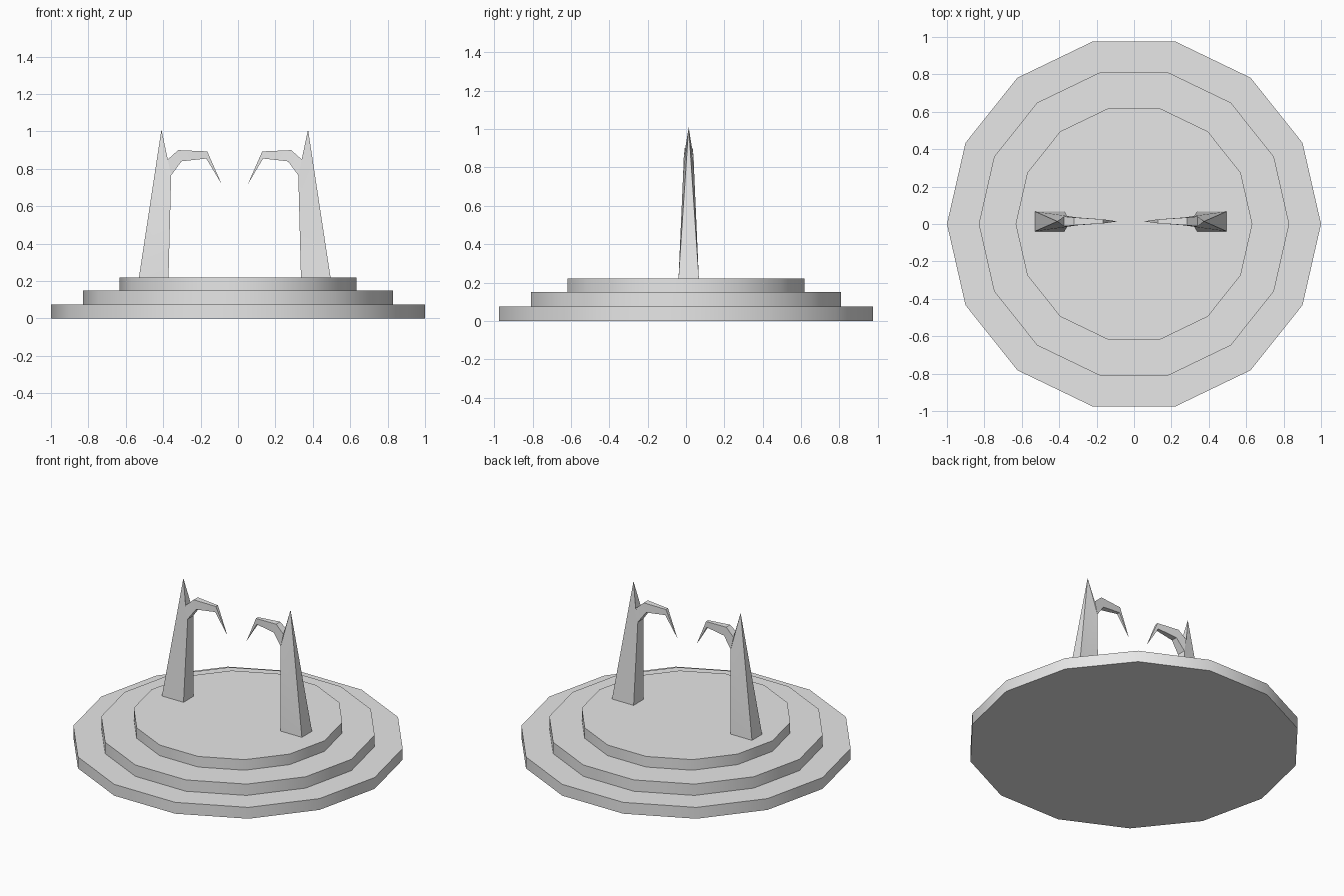
import bpy
import bmesh
import math
from mathutils import Vector

cube = bpy.data.objects.get("Cube")
if cube:
    bpy.data.objects.remove(cube, do_unlink=True)

# One plain stone colour
stone = bpy.data.materials.new("grey stone")
stone.use_nodes = True
colour = (0.8, 0.8, 0.8, 1)
stone.diffuse_color = colour
stone.node_tree.nodes["Principled BSDF"].inputs["Base Color"].default_value = colour

MIDDLE = Vector((-0.0175, 0.014, 0))  # point midway between the spires


def finish(bm, name):
    bmesh.ops.recalc_face_normals(bm, faces=bm.faces)
    mesh = bpy.data.meshes.new(name)
    bm.to_mesh(mesh)
    bm.free()
    mesh.materials.append(stone)
    obj = bpy.data.objects.new(name, mesh)
    bpy.context.collection.objects.link(obj)
    bpy.ops.object.select_all(action="DESELECT")
    obj.select_set(True)
    bpy.context.view_layer.objects.active = obj
    bpy.ops.object.shade_smooth_by_angle(angle=math.radians(30))


# Round stepped platform
def tier(name, radius, bottom, top):
    bm = bmesh.new()
    rim = [bm.verts.new((radius * math.cos(math.tau * i / 14),
                         radius * math.sin(math.tau * i / 14), bottom))
           for i in range(14)]
    base = bm.faces.new(rim)
    wall = bmesh.ops.extrude_face_region(bm, geom=[base], use_keep_orig=True)
    for v in wall["geom"]:
        if isinstance(v, bmesh.types.BMVert):
            v.co.z = top
    finish(bm, name)


tier("lower_step", 1.0, 0, 0.075)
tier("middle_step", 0.83, 0.075, 0.15)
tier("upper_step", 0.633, 0.15, 0.22)


# Pair of points at +-half depth, at distance x from the middle
def pair(bm, side, x, z, half):
    return [bm.verts.new(MIDDLE + Vector((side * x, y, z))) for y in (-half, half)]


ROOT_LOW = (0.34, 0.765, 0.029)
ROOT_HIGH = (0.358, 0.85, 0.026)


# Tapered spire with its point leaning inwards
def spire(name, side):
    bm = bmesh.new()
    outer = pair(bm, side, 0.512, 0.22, 0.053)
    inner = pair(bm, side, 0.354, 0.22, 0.053)
    low = pair(bm, side, *ROOT_LOW)
    high = pair(bm, side, *ROOT_HIGH)
    apex = bm.verts.new(MIDDLE + Vector((side * 0.392, 0, 1.01)))
    for a, b in ((outer, inner), (inner, low), (low, high)):
        bm.faces.new((a[0], a[1], b[1], b[0]))
    bm.faces.new((outer[0], outer[1], apex))
    bm.faces.new((high[0], high[1], apex))
    for o, i, l, h in zip(outer, inner, low, high):
        bm.faces.new((o, i, l))
        bm.faces.new((o, l, apex))
        bm.faces.new((l, h, apex))
    finish(bm, name)


# Hooked claw that grows from the spire and ends in a sharp tip
def claw(name, side):
    sections = [
        (ROOT_LOW, ROOT_HIGH),
        ((0.285, 0.84, 0.021), (0.302, 0.9, 0.021)),
        ((0.152, 0.855, 0.011), (0.147, 0.893, 0.011)),
    ]
    bm = bmesh.new()
    rings = []
    for low, high in sections:
        a, b = pair(bm, side, *low), pair(bm, side, *high)
        rings.append([a[0], a[1], b[1], b[0]])
    tip = bm.verts.new(MIDDLE + Vector((side * 0.07, 0, 0.718)))
    for i in range(4):
        j = (i + 1) % 4
        for r, s in zip(rings, rings[1:]):
            bm.faces.new((r[i], r[j], s[j], s[i]))
        bm.faces.new((rings[-1][i], rings[-1][j], tip))
    finish(bm, name)


for label, side in (("left", 1), ("right", -1)):
    spire(label + "_spire", side)
    claw(label + "_claw", side)
